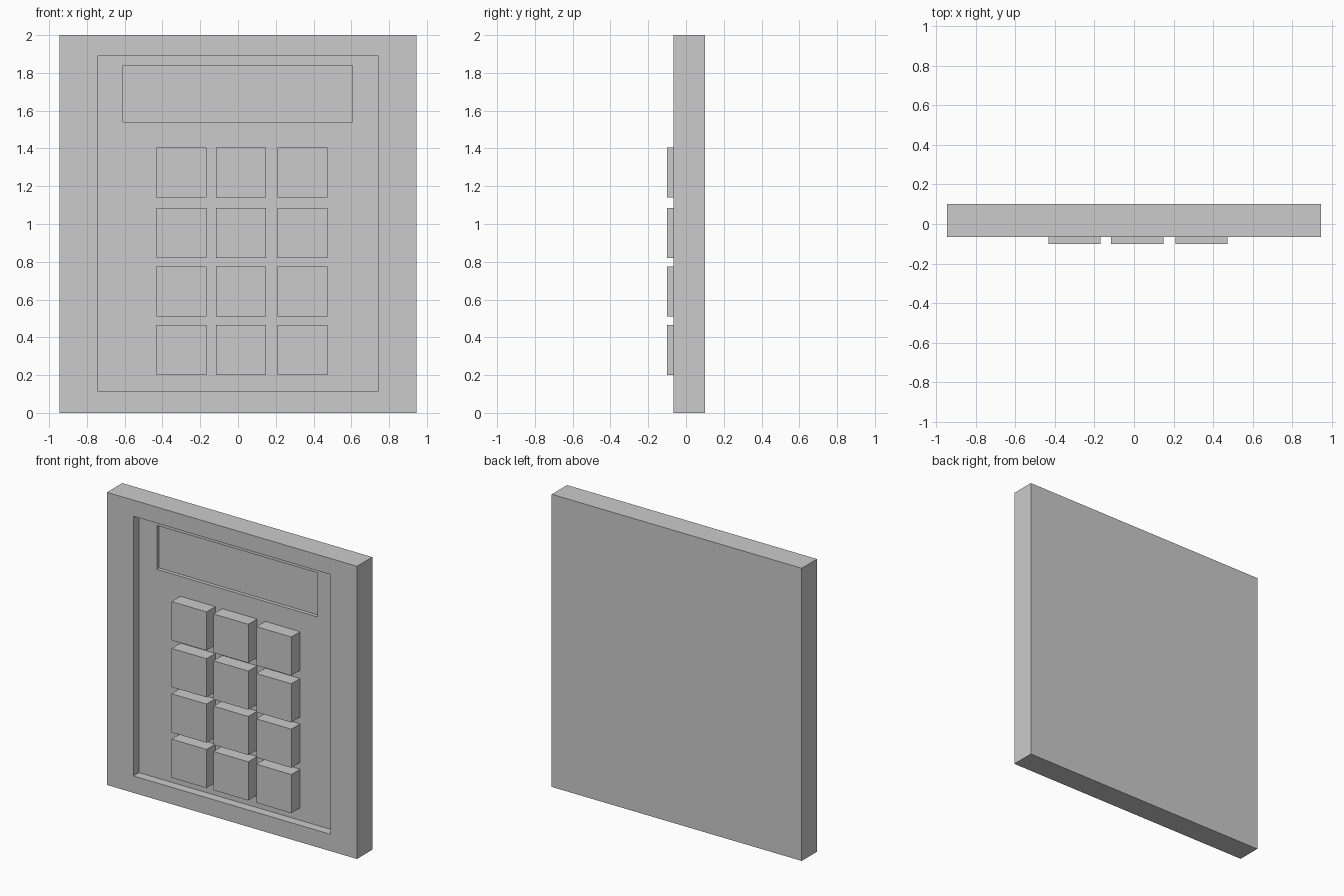
import bpy
import bmesh

if "Cube" in bpy.data.objects:
    bpy.data.objects.remove(bpy.data.objects["Cube"])


def make_object(name, bm):
    bmesh.ops.recalc_face_normals(bm, faces=bm.faces)
    mesh = bpy.data.meshes.new(name)
    bm.to_mesh(mesh)
    bm.free()
    obj = bpy.data.objects.new(name, mesh)
    bpy.context.collection.objects.link(obj)
    return obj


def stepped_block(name, rings):
    """Join rectangles (x0, x1, z0, z1, y) in order and cap both ends."""
    bm = bmesh.new()
    loops = [[bm.verts.new((x, y, z)) for x, z in
              ((x0, z0), (x1, z0), (x1, z1), (x0, z1))]
             for x0, x1, z0, z1, y in rings]
    for a, b in zip(loops, loops[1:]):
        for i in range(4):
            j = (i + 1) % 4
            bm.faces.new((a[i], a[j], b[j], b[i]))
    bm.faces.new(loops[0])
    bm.faces.new(loops[-1])
    return make_object(name, bm)


FRONT, FLOOR, SCREEN, BACK = -0.065, -0.005, 0.02, 0.10
outer = (-0.945, 0.945, 0.0, 2.0)
panel = (-0.745, 0.743, 0.115, 1.89)
window = (-0.61, 0.605, 1.54, 1.84)

# Housing with recessed panel and a deeper display window
stepped_block("keypad_housing", [
    (*outer, BACK), (*outer, FRONT),
    (*panel, FRONT), (*panel, FLOOR),
    (*window, FLOOR), (*window, SCREEN)])

# Grid of square buttons standing on the panel floor
SIZE = 0.264
for row, z in enumerate((1.14, 0.82, 0.51, 0.20)):
    for col, x in enumerate((-0.432, -0.116, 0.209)):
        rect = (x, x + SIZE, z, z + SIZE)
        stepped_block(f"button_{row + 1}_{col + 1}",
                      [(*rect, FLOOR), (*rect, -0.10)])
